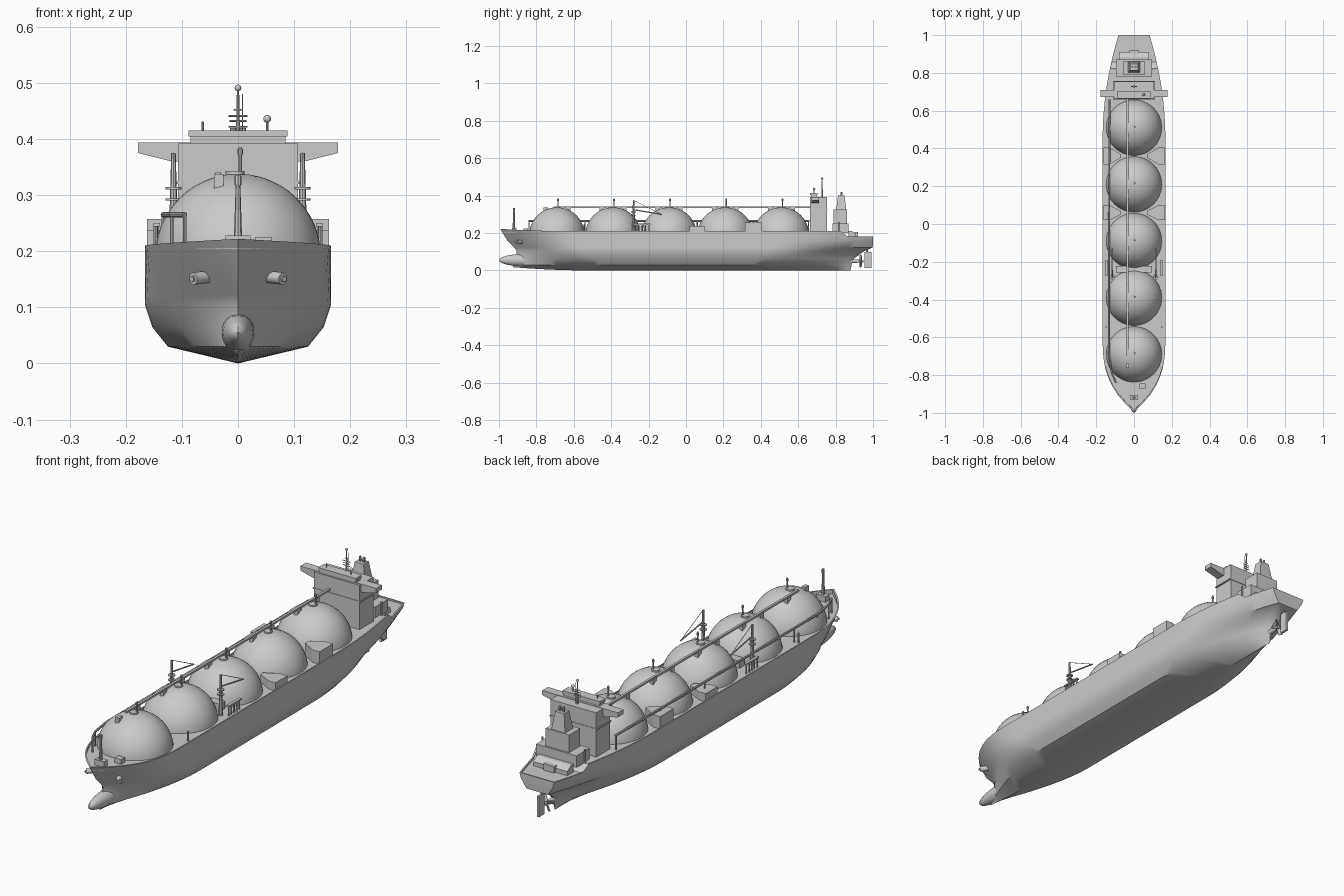
import bpy, bmesh, math
from mathutils import Vector, Matrix

if "Cube" in bpy.data.objects:
    bpy.data.objects.remove(bpy.data.objects["Cube"])


def finish(name, bm, smooth=True):
    bmesh.ops.recalc_face_normals(bm, faces=bm.faces)
    me = bpy.data.meshes.new(name)
    bm.to_mesh(me)
    bm.free()
    ob = bpy.data.objects.new(name, me)
    bpy.context.collection.objects.link(ob)
    if smooth:
        bpy.ops.object.select_all(action='DESELECT')
        bpy.context.view_layer.objects.active = ob
        ob.select_set(True)
        bpy.ops.object.shade_smooth_by_angle(angle=math.radians(35))
    return ob


def box(name, x0, x1, y0, y1, z0, z1, taper=1.0):
    bm = bmesh.new()
    bmesh.ops.create_cube(bm, size=1)
    for v in bm.verts:
        k = taper if v.co.z > 0 else 1
        v.co = ((x0 + x1) / 2 + v.co.x * (x1 - x0) * k, (y0 + y1) / 2 + v.co.y * (y1 - y0) * k,
                (z0 + z1) / 2 + v.co.z * (z1 - z0))
    return finish(name, bm, False)


def rod(name, p, q, r1, r2=None, seg=8):
    p, q = Vector(p), Vector(q)
    d = q - p
    m = Matrix.Translation((p + q) / 2) @ d.to_track_quat('Z', 'Y').to_matrix().to_4x4()
    bm = bmesh.new()
    bmesh.ops.create_cone(bm, cap_ends=True, segments=seg, radius1=r1,
                          radius2=r1 if r2 is None else r2, depth=d.length, matrix=m)
    return finish(name, bm)


def ball(name, c, size, seg=16, cut=None):
    bm = bmesh.new()
    bmesh.ops.create_uvsphere(bm, u_segments=seg, v_segments=seg // 2, radius=1)
    for v in bm.verts:
        v.co = Vector(c) + Vector(v.co[i] * size[i] for i in range(3))
    if cut is not None:
        bmesh.ops.delete(bm, geom=[v for v in bm.verts if v.co.z < cut], context='VERTS')
    return finish(name, bm)


def prism(name, pts, offset):
    bm = bmesh.new()
    f = bm.faces.new([bm.verts.new(p) for p in pts])
    g = bmesh.ops.extrude_face_region(bm, geom=[f])['geom']
    for v in g:
        if isinstance(v, bmesh.types.BMVert):
            v.co += Vector(offset)
    return finish(name, bm, False)


# Hull waterlines: z, half width, bow y, full-width start, full-width end, stern y, stern half width, bow fullness
LEVELS = [(0, 0, -.93, -.5, .5, .88, 0, 1.7),
          (.03, .125, -.92, -.45, .35, .885, .003, 1.7),
          (.065, .153, -.91, -.5, .4, .9, .006, 1.8),
          (.105, .166, -.905, -.55, .45, .955, .012, 1.9),
          (.122, .166, -.918, -.56, .45, .998, .05, 2.0),
          (.16, .166, -.955, -.58, .45, 1, .075, 2.3),
          (.21, .166, -.993, -.6, .45, 1, .082, 2.8),
          (.21, .161, -.983, -.6, .45, .994, .077, 2.8),
          (.204, .161, -.983, -.6, .45, .994, .077, 2.8)]
N = 16
bm = bmesh.new()
rows = []
for k, (z, W, yb, yf, ya, ye, we, p) in enumerate(LEVELS):
    row = []
    for i in range(2 * N + 2):
        zz = z
        if i <= N:
            t = (i / N) ** 1.5
            y, w = yb + (yf - yb) * t, W * (1 - (1 - t) ** p)
            zz += (1 - t) ** 2 * (.018 if k == 0 else .012 if k in (6, 7) else 0)
        else:
            s = (i - N - 1) / N
            y, w = ya + (ye - ya) * s, W - (W - we) * s ** (2 if k > 4 else 1.7)
            if k > 5 and y > .855:
                zz -= .027
        row.append((bm.verts.new((-w, y, zz)), bm.verts.new((w, y, zz))))
    rows.append(row)
for k, row in enumerate(rows[:-1]):
    up = rows[k + 1]
    for i in range(len(row) - 1):
        for s in (0, 1):
            bm.faces.new((row[i][s], row[i + 1][s], up[i + 1][s], up[i][s]))
    bm.faces.new((row[-1][0], row[-1][1], up[-1][1], up[-1][0]))
deck = rows[-1]
for a, b in zip(deck, deck[1:]):
    bm.faces.new((a[0], a[1], b[1], b[0]))
bmesh.ops.remove_doubles(bm, verts=bm.verts, dist=1e-5)
bmesh.ops.dissolve_degenerate(bm, edges=bm.edges, dist=1e-5)
finish("hull", bm)
ball("bulbous_bow", (0, -.85, .055), (.03, .15, .034), 24)

# Rudder and propeller
box("rudder", -.005, .005, .955, .992, .012, .1)
rod("rudder_stock", (0, .968, .09), (0, .968, .13), .005)
rod("propeller_hub", (0, .87, .05), (0, .948, .05), .012, .006, 12)
for i in range(4):
    blade = box("propeller_blade", -.009, .009, -.002, .002, .004, .034)
    blade.matrix_world = (Matrix.Translation((0, .935, .05)) @ Matrix.Rotation(i * math.pi / 2 + .4, 4, 'Y')
                          @ Matrix.Rotation(.6, 4, 'Z'))

# Tank domes with hatches and vent posts
for cy in (-.69, -.39, -.09, .21, .51):
    ball("tank_dome", (0, cy, .19), (.148, .148, .148), 48, .18)
    rod("dome_hatch", (-.005, cy, .33), (-.005, cy, .343), .017, seg=16)
    rod("vent_post", (.004, cy + .005, .335), (.004, cy + .005, .385), .003)
    rod("vent_cap", (.004, cy + .005, .372), (.004, cy + .005, .382), .005)
    for dy in (-.06, .06):
        box("catwalk_foot", -.043, -.026, cy + dy - .012, cy + dy + .012, .305, .337)

# Walkway over the domes, pipe run down the left side
box("top_catwalk", -.04, -.03, -.7, .665, .333, .341)
run = [(-.13, .66), (-.133, -.69), (-.118, -.79), (-.095, -.84)]
for a, b in zip(run, run[1:]):
    rod("side_pipe", (*a, .265), (*b, .265), .005)
for x, y in run[1:] + [(-.13, -.54), (-.13, .06), (-.13, .36), (-.13, .655)]:
    rod("side_pipe_post", (x, y, .2), (x, y, .268), .003)

# Foremast, windlass and anchor fittings
rod("foremast", (0, -.92, .2), (0, -.92, .325), .008, .004)
rod("foremast_head", (0, -.92, .318), (0, -.92, .335), .006)
box("foremast_base", -.022, .022, -.93, -.905, .2, .228)
box("windlass", .03, .06, -.87, -.845, .2, .225)
for s in (-1, 1):
    rod("hawse_pipe", (s * .05, -.875, .155), (s * .08, -.903, .151), .011, seg=16)
    rod("anchor_stock", (s * .07, -.89, .153), (s * .083, -.908, .15), .005)

# Deck cranes, manifolds and side houses on both sides
box("mid_platform", -.095, .095, -.257, -.222, .2, .235)
for s in (-1, 1):
    top = (s * .115, -.28, .375)
    rod("crane_post", (s * .115, -.28, .2), top, .009, .004)
    for z, w in ((.29, .014), (.31, .014)):
        rod("crane_platform", (s * .115, -.28, z), (s * .115, -.28, z + .004), w, seg=12)
    tip = (s * .117, -.13, .3)
    rod("crane_boom", (s * .115, -.28, .325), tip, .003)
    rod("crane_stay", top, tip, .0012, seg=6)
    for i in range(5):
        y = -.27 + i * .018
        rod("manifold_post", (s * .145, y, .2), (s * .145, y, .248), .003)
    box("manifold_rail", s * .145 - .006, s * .145 + .006, -.275, -.19, .244, .25)
    for y, h, hw in ((.06, .238, .04), (.36, .257, .045)):
        prism("side_house", [(s * .162, y - hw, .2), (s * .162, y + hw, .2), (s * .13, y + hw, .2),
                             (s * .07, y + .01, .2), (s * .07, y - .01, .2), (s * .13, y - hw, .2)],
              (0, 0, h - .2))
    rod("deck_vent", (s * .147, -.545, .2), (s * .147, -.545, .245), .004)
    rod("mooring_post", (s * .1, .82, .2), (s * .1, .82, .26), .004)

# Accommodation block, bridge and wings
box("accommodation", -.107, .107, .662, .755, .2, .392)
box("accommodation_ledge", -.112, .112, .66, .757, .32, .325)
prism("bridge_wings", [(-.178, .672, .394), (-.178, .672, .375), (-.118, .672, .36), (.118, .672, .36),
                       (.178, .672, .375), (.178, .672, .394)], (0, .038, 0))
box("wheelhouse", -.085, .085, .668, .7, .39, .405)
box("wheelhouse_roof", -.088, .088, .664, .704, .404, .415)

# Radar mast and antennas
rod("radar_mast", (0, .728, .39), (0, .728, .49), .004, .002)
ball("radar_mast_light", (0, .728, .491), (.006, .006, .006))
for z, w in ((.422, .017), (.432, .015), (.441, .017), (.452, .008)):
    rod("mast_yard", (-w, .728, z), (w, .728, z), .0015)
rod("whip_antenna", (.008, .728, .39), (.008, .728, .48), .001)
rod("dome_antenna_post", (.052, .685, .41), (.052, .685, .432), .002)
ball("dome_antenna", (.052, .685, .436), (.007, .007, .007))
rod("signal_post", (-.063, .685, .41), (-.063, .685, .431), .002)

# Engine casing, funnel and stern fittings
box("casing_lower", -.095, .095, .782, .87, .2, .25)
box("casing_upper", -.055, .055, .788, .862, .25, .325)
box("funnel", -.032, .032, .803, .857, .325, .4, .65)
for x in (-.009, .009):
    rod("exhaust_pipe", (x, .832, .39), (x, .832, .42), .005)
prism("stern_house", [(-.08, .868, .17), (-.08, .868, .212), (-.08, .885, .212), (-.08, .91, .195),
                      (-.08, .91, .17)], (.16, 0, 0))
box("stern_winch", -.025, .025, .9, .92, .17, .205)
